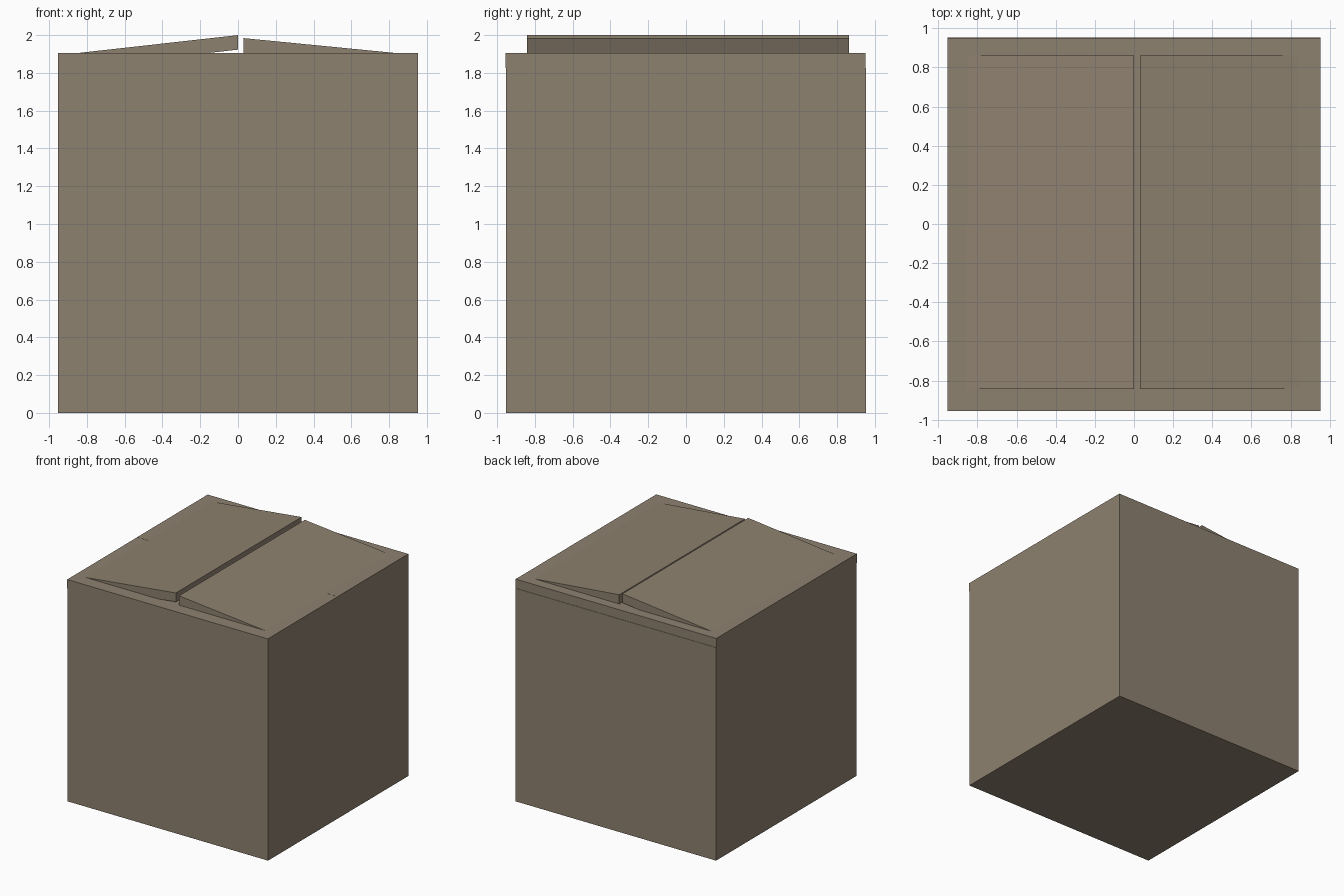
import bpy, bmesh

if "Cube" in bpy.data.objects:
    bpy.data.objects.remove(bpy.data.objects["Cube"])

card = bpy.data.materials.new("cardboard")
card.diffuse_color = (0.27, 0.22, 0.16, 1)
card.use_nodes = True
card.node_tree.nodes["Principled BSDF"].inputs["Base Color"].default_value = card.diffuse_color


def prism(name, profile, y0, y1):
    """Extrude a closed (x, z) profile along y."""
    bm = bmesh.new()
    face = bm.faces.new([bm.verts.new((x, y0, z)) for x, z in profile])
    ext = bmesh.ops.extrude_face_region(bm, geom=[face])
    verts = [v for v in ext["geom"] if isinstance(v, bmesh.types.BMVert)]
    bmesh.ops.translate(bm, verts=verts, vec=(0, y1 - y0, 0))
    bmesh.ops.recalc_face_normals(bm, faces=bm.faces)
    me = bpy.data.meshes.new(name)
    bm.to_mesh(me)
    bm.free()
    me.materials.append(card)
    ob = bpy.data.objects.new(name, me)
    bpy.context.collection.objects.link(ob)
    return ob


def rect(x0, x1, z0, z1):
    return [(x0, z0), (x1, z0), (x1, z1), (x0, z1)]


W = 0.952      # half width of the box
TOP = 1.904    # top of the inner flaps
T = 0.077      # board thickness

# box body
prism("box_body", rect(-W, W, 0, TOP - T), -W, W)

# inner flaps, folded flat and shifted slightly forward, meeting near y = 0
prism("front_inner_flap", rect(-W, W, TOP - T, TOP), -0.956, -0.008)
prism("back_inner_flap", rect(-W, W, TOP - T, TOP + 0.001), -0.008, 0.949)

# outer flaps, resting at a slight tilt with their hinge ends sunk in the box
prism("left_outer_flap",
      [(0, 2.0), (-0.93, 1.896), (-0.92, 1.82), (0, 1.923)], -0.843, 0.862)
prism("right_outer_flap",
      [(0.03, 1.984), (0.93, 1.896), (0.92, 1.82), (0.03, 1.903)], -0.843, 0.862)
